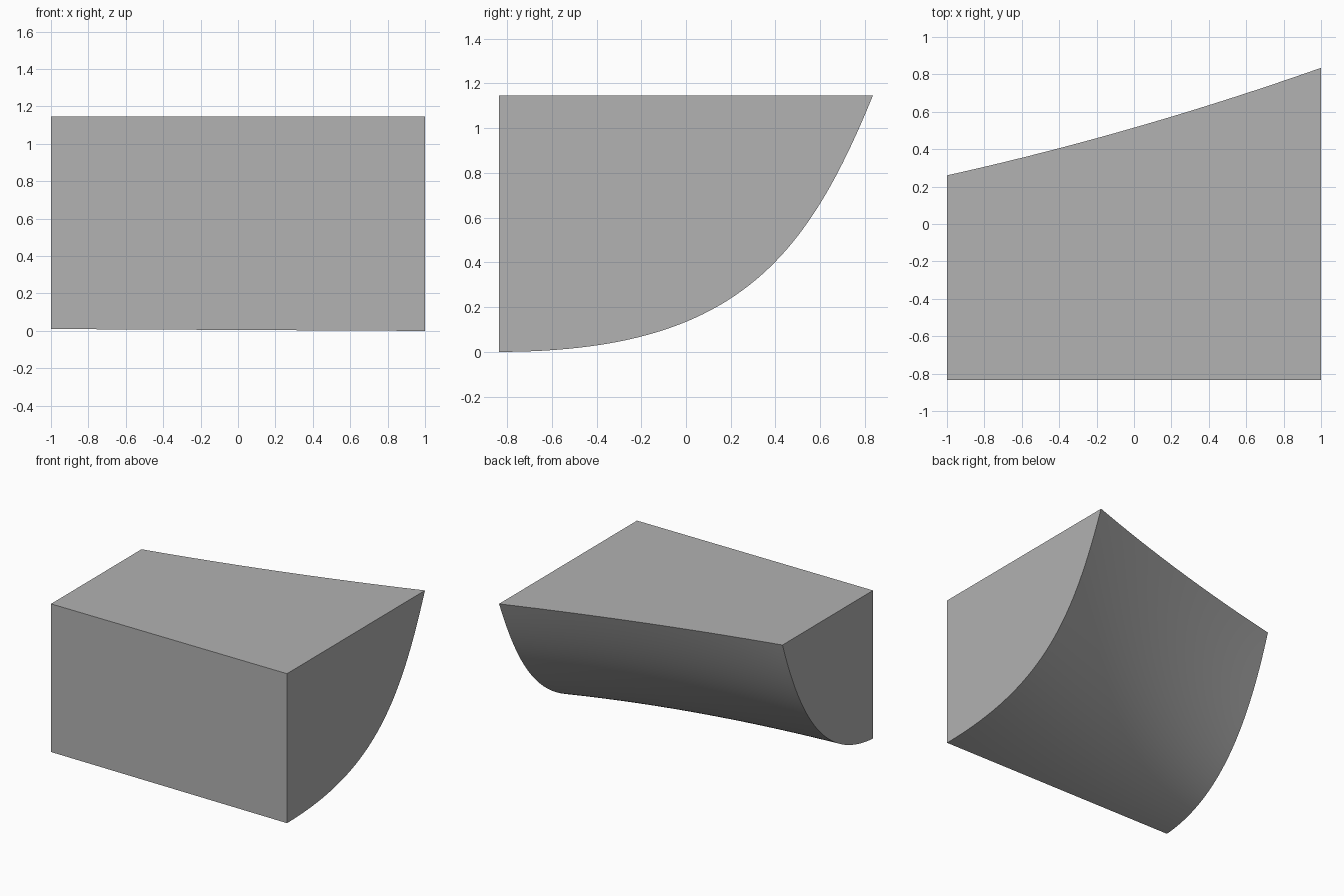
import bpy
import bmesh
from mathutils import Vector
from mathutils.geometry import interpolate_bezier

cube = bpy.data.objects.get("Cube")
if cube:
    bpy.data.objects.remove(cube, do_unlink=True)

FRONT, TOP = -0.835, 1.145
STATIONS, STEPS = 33, 49

# Bezier control points (distance from front, height) of the two end sections
SMALL_END = [(0, 0.01), (0.6, 0.05), (0.895, 0.545), (1.095, TOP)]
LARGE_END = [(0, 0), (1.05, 0), (1.37, 0.41), (1.67, TOP)]
# Inward bow of each control point halfway along the length
BOW = [(0, 0), (-0.03, 0.03), (-0.05, 0.03), (-0.0325, 0)]


def section(x):
    """Curved edge of the cross-section at x, from front bottom to back top."""
    t, bow = (x + 1) / 2, 1 - x * x
    controls = []
    for a, b, c in zip(SMALL_END, LARGE_END, BOW):
        d, z = Vector(a).lerp(Vector(b), t) + Vector(c) * bow
        controls.append(Vector((x, FRONT + d, z)))
    p0, p1, p2, p3 = controls
    return interpolate_bezier(p0, p1, p2, p3, STEPS)


bm = bmesh.new()
rows = []
corners = []
for i in range(STATIONS):
    x = -1 + 2 * i / (STATIONS - 1)
    rows.append([bm.verts.new(p) for p in section(x)])
    corners.append(bm.verts.new((x, FRONT, TOP)))

# Curved underside, flat top and flat front
for i in range(STATIONS - 1):
    a, b = rows[i], rows[i + 1]
    for j in range(STEPS - 1):
        bm.faces.new((a[j], a[j + 1], b[j + 1], b[j])).smooth = True
    bm.faces.new((a[-1], corners[i], corners[i + 1], b[-1]))
    bm.faces.new((corners[i], a[0], b[0], corners[i + 1]))

# Flat ends
for i in (0, -1):
    bm.faces.new(rows[i] + [corners[i]])

bmesh.ops.recalc_face_normals(bm, faces=bm.faces)
mesh = bpy.data.meshes.new("curved_block")
bm.to_mesh(mesh)
bm.free()

block = bpy.data.objects.new("curved_block", mesh)
bpy.context.collection.objects.link(block)

# Plain grey
grey = bpy.data.materials.new("grey")
grey.use_nodes = True
color = (0.445, 0.445, 0.445, 1)
grey.diffuse_color = color
grey.node_tree.nodes["Principled BSDF"].inputs["Base Color"].default_value = color
mesh.materials.append(grey)

bpy.ops.object.select_all(action="DESELECT")
block.select_set(True)
bpy.context.view_layer.objects.active = block
bpy.ops.object.shade_smooth_by_angle(angle=0.5)
